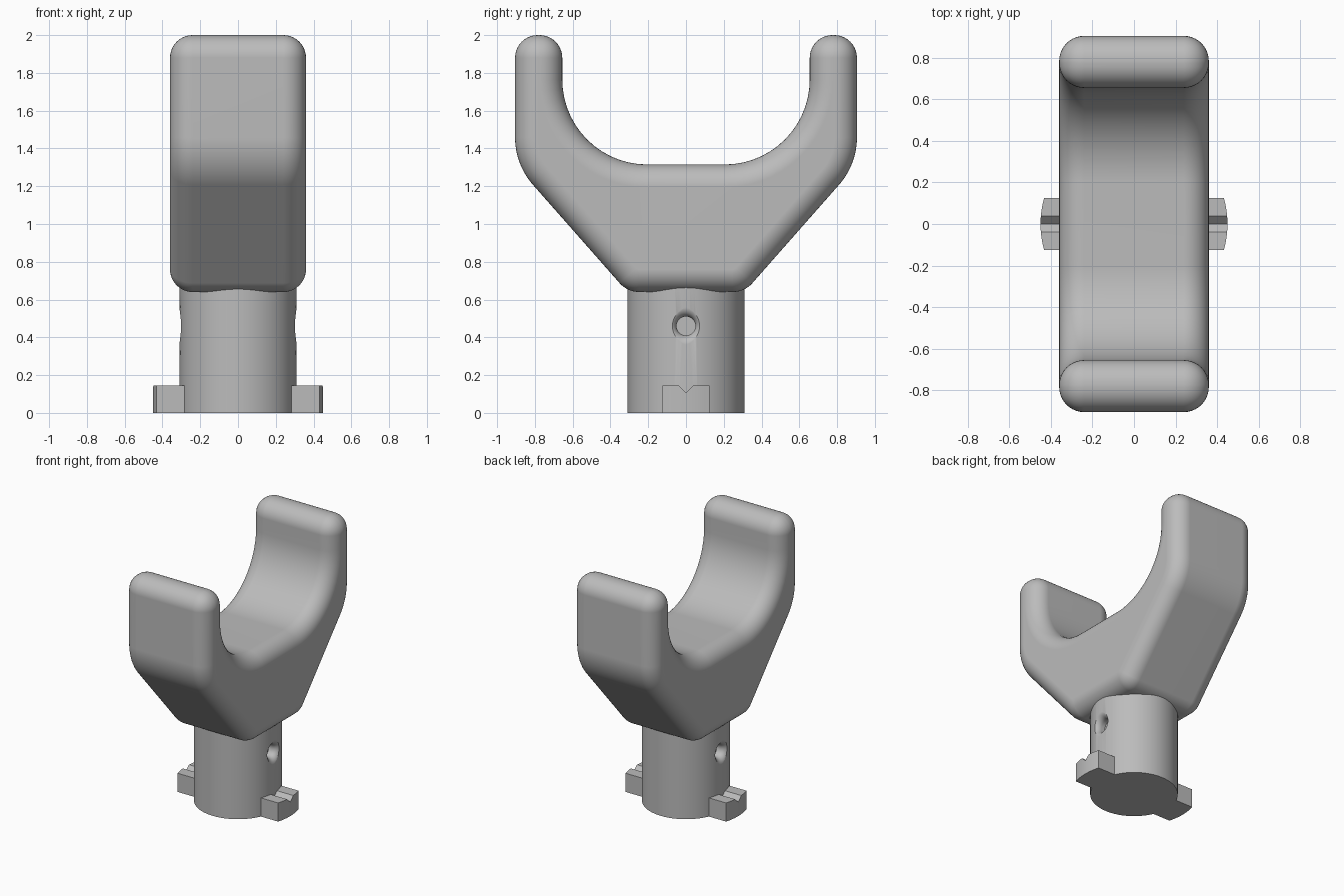
import bpy, bmesh
from math import pi, sin, cos, tan, sqrt
from mathutils import Vector, Matrix

if "Cube" in bpy.data.objects:
    bpy.data.objects.remove(bpy.data.objects["Cube"], do_unlink=True)

grey = bpy.data.materials.new("plain grey")
grey.use_nodes = True
grey.diffuse_color = (0.5, 0.5, 0.5, 1)
grey.node_tree.nodes["Principled BSDF"].inputs["Base Color"].default_value = (0.5, 0.5, 0.5, 1)


def add_object(name, bm):
    bmesh.ops.recalc_face_normals(bm, faces=bm.faces)
    mesh = bpy.data.meshes.new(name)
    bm.to_mesh(mesh)
    bm.free()
    mesh.materials.append(grey)
    obj = bpy.data.objects.new(name, mesh)
    bpy.context.collection.objects.link(obj)
    return obj


def finish(obj, angle=0.5):
    """Apply the modifiers, then smooth all but the sharp edges."""
    bpy.ops.object.select_all(action="DESELECT")
    obj.select_set(True)
    bpy.context.view_layer.objects.active = obj
    for mod in list(obj.modifiers):
        bpy.ops.object.modifier_apply(modifier=mod.name)
    bpy.ops.object.shade_smooth_by_angle(angle=angle)


def rounded_outline(corners, steps=14):
    """Replace each (y, z, radius) corner by a tangent arc."""
    points = []
    for i, (y, z, r) in enumerate(corners):
        p = Vector((y, z))
        if r == 0:
            points.append(p)
            continue
        a = (Vector(corners[i - 1][:2]) - p).normalized()
        b = (Vector(corners[(i + 1) % len(corners)][:2]) - p).normalized()
        half = a.angle(b) / 2
        centre = p + (a + b).normalized() * r / sin(half)
        start = p + a * r / tan(half) - centre
        end = p + b * r / tan(half) - centre
        sweep = pi - 2 * half
        for k in range(steps + 1):
            t = k / steps
            points.append(centre + (start * sin((1 - t) * sweep) + end * sin(t * sweep)) / sin(sweep))
    return points


# Fork head: side outline, extruded across and rounded along its rims
half_outline = [(0.31, 0.64, 0.14), (0.905, 1.315, 0.38), (0.905, 2, 0),
                (0.655, 2, 0), (0.655, 1.315, 0.45)]
corners = half_outline + [(-y, z, r) for y, z, r in reversed(half_outline)]
bm = bmesh.new()
side = bm.faces.new([bm.verts.new((-0.36, p.x, p.y)) for p in rounded_outline(corners)])
new = bmesh.ops.extrude_face_region(bm, geom=[side], use_keep_orig=True)["geom"]
bmesh.ops.translate(bm, vec=(0.72, 0, 0), verts=[v for v in new if isinstance(v, bmesh.types.BMVert)])
head = add_object("fork_head", bm)
bevel = head.modifiers.new("rounding", "BEVEL")
bevel.width = 0.12
bevel.segments = 10
bevel.limit_method = "ANGLE"
bevel.angle_limit = 0.7
bevel.use_clamp_overlap = False
finish(head)
head.modifiers.new("even shading", "WEIGHTED_NORMAL").keep_sharp = True

# Round stem
bm = bmesh.new()
bmesh.ops.create_cone(bm, cap_ends=True, segments=96, radius1=0.31, radius2=0.31, depth=0.72,
                      matrix=Matrix.Translation((0, 0, 0.36)))
stem = add_object("stem", bm)

# Flared blind holes on both sides of the stem
flare = [(0.05 + 0.05 * (1 - cos(t * pi / 16)), 0.26 + 0.05 * sin(t * pi / 16)) for t in range(9)]
profile = [(0.05, 0.23)] + flare + [(0.1, 0.4)]
for name, sign in (("left", 1), ("right", -1)):
    bm = bmesh.new()
    rings = [[bm.verts.new((sign * x, r * cos(k * pi / 20), 0.46 + r * sin(k * pi / 20)))
              for k in range(40)] for r, x in profile]
    for a, b in zip(rings, rings[1:]):
        for k in range(40):
            bm.faces.new((a[k - 1], a[k], b[k], b[k - 1]))
    bm.faces.new(rings[0])
    bm.faces.new(rings[-1])
    cutter = add_object(name + "_hole_cutter", bm)
    cut = stem.modifiers.new(name + " hole", "BOOLEAN")
    cut.operation = "DIFFERENCE"
    cut.solver = "EXACT"
    cut.object = cutter
    cutter.hide_render = True
finish(stem, 0.6)
for name in ("left", "right"):
    bpy.data.objects.remove(bpy.data.objects[name + "_hole_cutter"], do_unlink=True)

# Locking lugs: curved outer end and a V notch across the top
for name, sign in (("left", 1), ("right", -1)):
    bm = bmesh.new()
    sections = []
    for y in (-0.125, -0.095, -0.065, -0.038, -0.019, 0, 0.019, 0.038, 0.065, 0.095, 0.125):
        outer = sqrt(0.45 ** 2 - y * y)
        top = min(0.145, 0.108 + abs(y) * 0.037 / 0.038)
        sections.append([bm.verts.new((sign * x, y, z)) for x, z in
                         ((0.25, 0), (outer, 0), (outer, top), (0.25, top))])
    for a, b in zip(sections, sections[1:]):
        for k in range(4):
            bm.faces.new((a[k - 1], a[k], b[k], b[k - 1]))
    bm.faces.new(sections[0])
    bm.faces.new(sections[-1])
    finish(add_object(name + "_lug", bm), 0.4)
